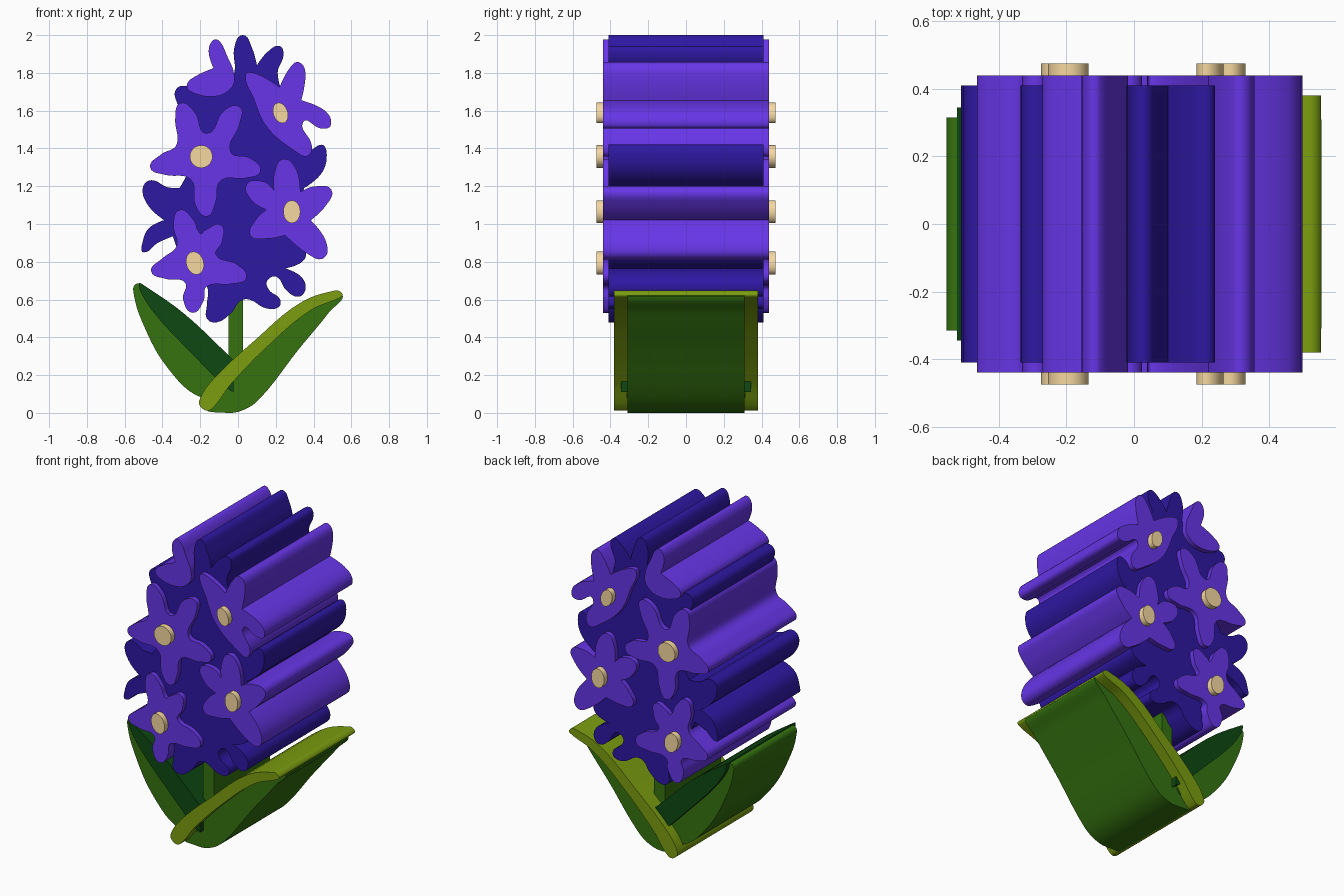
import bpy, bmesh, math
from mathutils import Vector
from mathutils.geometry import interpolate_bezier


def material(name, rgb):
    m = bpy.data.materials.new(name)
    m.diffuse_color = (*rgb, 1)
    return m


INDIGO = material("indigo", (0.027, 0.009, 0.36))
PURPLE = material("purple", (0.135, 0.036, 0.80))
TAN = material("tan", (0.92, 0.69, 0.35))
GREEN = material("green", (0.035, 0.17, 0.005))
DARK_GREEN = material("dark_green", (0.004, 0.065, 0.006))
OLIVE = material("olive", (0.20, 0.34, 0.005))


def smooth_loop(points, steps=7):
    """Closed rounded curve through the points; a third value marks a sharp corner."""
    p = [Vector(q[:2]) for q in points]
    n = len(p)
    tan = [Vector((0, 0)) if len(points[i]) > 2 else (p[(i + 1) % n] - p[i - 1]).normalized()
           for i in range(n)]
    out = []
    for i in range(n):
        a, b = p[i], p[(i + 1) % n]
        h = (b - a).length * 0.38
        out += interpolate_bezier(a, a + tan[i] * h, b - tan[(i + 1) % n] * h, b, steps)[:-1]
    return out


def slab(name, points, half_depth, mat, rounded=True):
    """Front-view outline (x, z) extruded symmetrically through y."""
    outline = smooth_loop(points) if rounded else [Vector(q) for q in points]
    bm = bmesh.new()
    face = bm.faces.new([bm.verts.new((q[0], -half_depth, q[1])) for q in outline])
    ext = bmesh.ops.extrude_face_region(bm, geom=[face], use_keep_orig=True)
    moved = [g for g in ext["geom"] if isinstance(g, bmesh.types.BMVert)]
    bmesh.ops.translate(bm, verts=moved, vec=(0, 2 * half_depth, 0))
    bmesh.ops.recalc_face_normals(bm, faces=bm.faces)
    me = bpy.data.meshes.new(name)
    bm.to_mesh(me)
    bm.free()
    me.materials.append(mat)
    ob = bpy.data.objects.new(name, me)
    bpy.context.collection.objects.link(ob)
    bpy.ops.object.select_all(action='DESELECT')
    ob.select_set(True)
    bpy.context.view_layer.objects.active = ob
    bpy.ops.object.shade_smooth_by_angle(angle=math.radians(35))
    return ob


def flower_outline(centre, tips, valleys, w=0.055, sharp=True):
    """Each petal is a tip with two shoulders, followed by a valley (clockwise)."""
    c, pts = Vector(centre), []
    for tip, valley in zip(tips, valleys):
        t = Vector(tip)
        u = (t - c).normalized()
        side = Vector((-u.y, u.x)) * w
        pts += [t - u * 0.07 + side, t, t - u * 0.07 - side, (*valley, 1) if sharp else valley]
    return pts


def flower_centre(name, centre, rx, rz, tilt=0.0):
    pts = []
    for i in range(40):
        a = math.tau * i / 40
        x, z = rx * math.cos(a), rz * math.sin(a)
        pts.append((centre[0] + x * math.cos(tilt) - z * math.sin(tilt),
                    centre[1] + x * math.sin(tilt) + z * math.cos(tilt)))
    slab(name, pts, 0.475, TAN, rounded=False)


# Dark blossom mass behind the flowers
slab("blossom_mass", [
    (-0.02, 1.80), (-0.02, 1.93), (0.025, 2.0), (0.075, 1.93), (0.10, 1.84, 1),
    (0.155, 1.91), (0.22, 1.942), (0.24, 1.89), (0.21, 1.80), (0.25, 1.65),
    (0.325, 1.44), (0.36, 1.355, 1), (0.44, 1.42), (0.47, 1.365), (0.44, 1.265),
    (0.35, 1.19, 1), (0.325, 1.07), (0.315, 0.925), (0.36, 0.86), (0.34, 0.80),
    (0.25, 0.765, 1), (0.33, 0.725), (0.358, 0.66), (0.32, 0.615), (0.255, 0.65),
    (0.205, 0.72), (0.155, 0.70), (0.165, 0.65), (0.22, 0.605), (0.215, 0.56),
    (0.145, 0.555), (0.06, 0.60), (0.01, 0.59), (-0.035, 0.53), (-0.11, 0.48),
    (-0.165, 0.50), (-0.165, 0.57), (-0.165, 0.67), (-0.255, 0.755), (-0.325, 0.88),
    (-0.345, 0.935, 1), (-0.425, 0.90), (-0.50, 0.85), (-0.505, 0.905), (-0.47, 0.98),
    (-0.39, 1.02, 1), (-0.47, 1.09), (-0.505, 1.185), (-0.46, 1.232), (-0.375, 1.195),
    (-0.31, 1.19, 1), (-0.255, 1.31), (-0.255, 1.50), (-0.32, 1.635), (-0.33, 1.71),
    (-0.27, 1.73), (-0.18, 1.68), (-0.07, 1.735)], 0.41, INDIGO)

# Full five-petal flowers
slab("flower_upper_left", flower_outline(
    (-0.20, 1.355),
    [(-0.305, 1.64), (0.01, 1.62), (0.12, 1.28), (-0.165, 1.04), (-0.465, 1.30)],
    [(-0.165, 1.48), (-0.04, 1.385), (-0.09, 1.23), (-0.25, 1.235), (-0.325, 1.42)],
    sharp=False), 0.44, PURPLE)
slab("flower_right", flower_outline(
    (0.285, 1.065),
    [(0.24, 1.345), (0.495, 1.18), (0.455, 0.82), (0.065, 0.94), (0.045, 1.21)],
    [(0.33, 1.17), (0.385, 1.02), (0.25, 0.94), (0.15, 1.075), (0.19, 1.18)], w=0.06),
    0.44, PURPLE)
slab("flower_lower_left", flower_outline(
    (-0.225, 0.795),
    [(-0.31, 1.075), (-0.09, 0.995), (0.045, 0.715), (-0.24, 0.53), (-0.46, 0.75)],
    [(-0.20, 0.95), (-0.115, 0.835), (-0.165, 0.67), (-0.28, 0.69), (-0.325, 0.885)],
    sharp=False), 0.44, PURPLE)

# Partly turned flower and the bud at the top
slab("flower_upper_right", [
    (0.04, 1.79), (0.10, 1.795), (0.22, 1.725, 1), (0.27, 1.82), (0.32, 1.857),
    (0.357, 1.80), (0.335, 1.655, 1), (0.46, 1.60), (0.492, 1.525), (0.44, 1.505),
    (0.345, 1.54), (0.39, 1.42), (0.37, 1.36), (0.31, 1.38), (0.155, 1.51),
    (0.08, 1.67)], 0.44, PURPLE)
slab("bud_top", [
    (-0.135, 1.97), (-0.10, 1.97), (-0.06, 1.895), (-0.02, 1.79), (-0.035, 1.72),
    (-0.125, 1.675), (-0.25, 1.70), (-0.27, 1.74), (-0.22, 1.785), (-0.13, 1.825, 1),
    (-0.155, 1.91)], 0.44, PURPLE)

# Flower centres
flower_centre("centre_upper_left", (-0.195, 1.357), 0.06, 0.06)
flower_centre("centre_upper_right", (0.225, 1.588), 0.038, 0.056, 0.35)
flower_centre("centre_right", (0.285, 1.065), 0.045, 0.06)
flower_centre("centre_lower_left", (-0.228, 0.793), 0.046, 0.062, 0.3)

# Stem
slab("stem", [(-0.05, 0.12), (0.027, 0.12), (0.027, 0.66), (-0.05, 0.66)],
     0.28, GREEN, rounded=False)

# Left leaf: outer blade and dark inner face
slab("left_leaf_outer", [
    (-0.53, 0.685), (-0.555, 0.65), (-0.50, 0.465), (-0.37, 0.235), (-0.19, 0.08),
    (-0.06, 0.12), (-0.20, 0.33), (-0.36, 0.53), (-0.48, 0.65)], 0.315, GREEN)
slab("left_leaf_inner", [
    (-0.525, 0.685), (-0.505, 0.68), (-0.285, 0.525), (-0.06, 0.315), (-0.025, 0.28, 1),
    (-0.025, 0.11, 1), (-0.07, 0.14), (-0.255, 0.325),
    (-0.42, 0.50), (-0.505, 0.62)], 0.345, DARK_GREEN)

# Right leaf: outer blade and light folded edge
slab("right_leaf_outer", [
    (0.545, 0.63), (0.40, 0.575), (0.165, 0.385), (-0.06, 0.17), (-0.17, 0.03),
    (-0.085, 0.002), (0.02, 0.012), (0.12, 0.08), (0.32, 0.335), (0.48, 0.53)],
    0.31, GREEN)
slab("right_leaf_edge", [
    (0.552, 0.63), (0.515, 0.648), (0.325, 0.58), (0.09, 0.385), (-0.125, 0.185),
    (-0.205, 0.065), (-0.185, 0.02), (-0.14, 0.02), (-0.035, 0.155), (0.165, 0.36),
    (0.38, 0.54), (0.54, 0.61)], 0.38, OLIVE)
